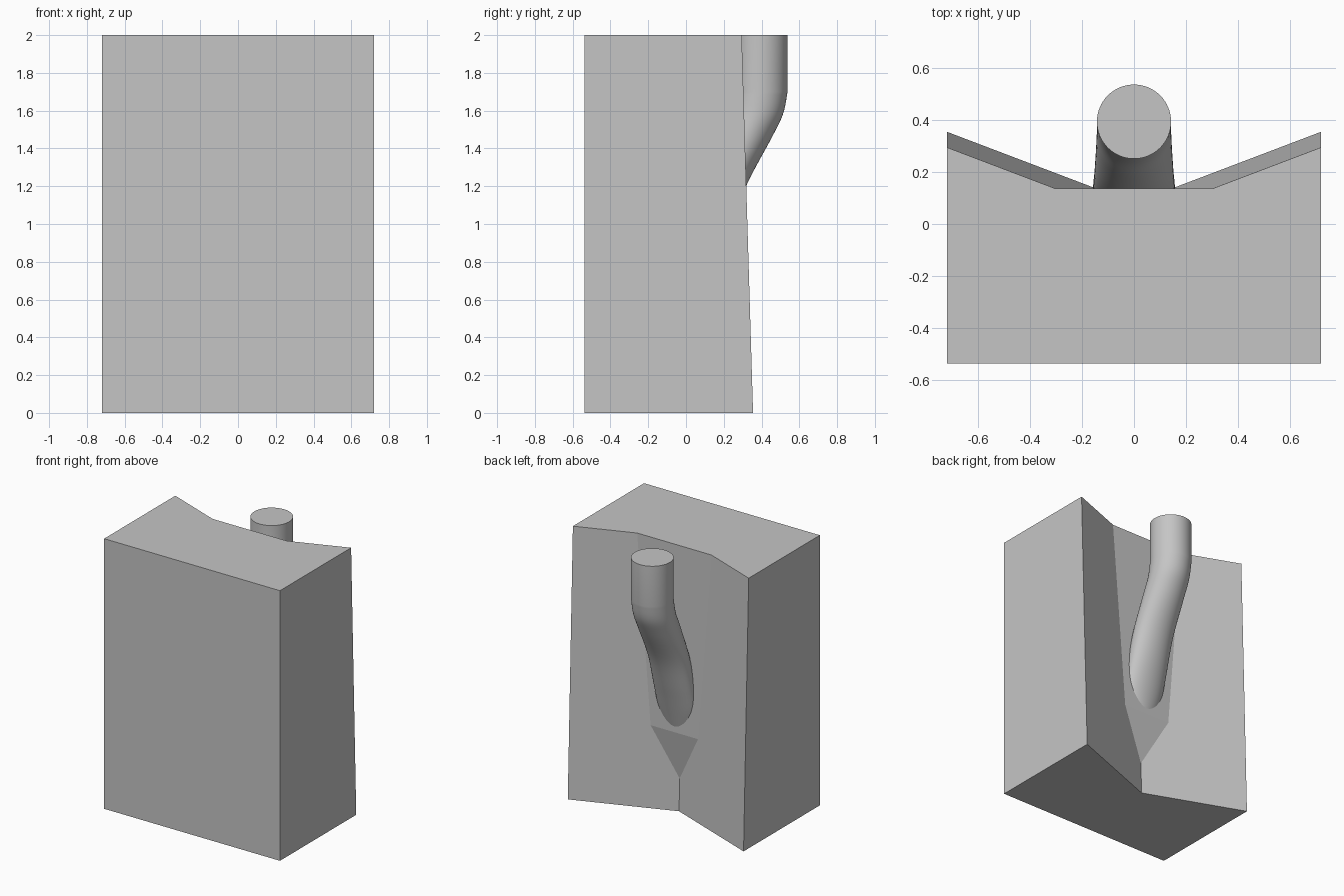
import bpy
import bmesh
import math
from mathutils import Vector

default_cube = bpy.data.objects.get("Cube")
if default_cube:
    bpy.data.objects.remove(default_cube, do_unlink=True)

# Single plain grey
grey = bpy.data.materials.new("plain_grey")
grey.use_nodes = True
colour = (0.56, 0.56, 0.56, 1.0)
grey.diffuse_color = colour
grey.node_tree.nodes["Principled BSDF"].inputs["Base Color"].default_value = colour


def make_object(name, bm):
    bmesh.ops.recalc_face_normals(bm, faces=bm.faces[:])
    mesh = bpy.data.meshes.new(name)
    bm.to_mesh(mesh)
    bm.free()
    mesh.materials.append(grey)
    obj = bpy.data.objects.new(name, mesh)
    bpy.context.collection.objects.link(obj)
    return obj


# Block dimensions
HALF_WIDTH, FRONT, HEIGHT = 0.72, -0.5375, 2.0
FLAT_Y, KNEE_Z, APEX_Z = 0.137, 0.607, 0.24
SLOPE, DRAFT, VALLEY_Y = 0.38, 0.03, 0.0814


def on_wing(x, z):
    """Point on the leaning, angled rear wing."""
    return (x, VALLEY_Y - DRAFT * z + SLOPE * x, z)


def flat_edge(z):
    """Point where the wing meets the flat channel floor."""
    return on_wing((FLAT_Y - VALLEY_Y + DRAFT * z) / SLOPE, z)


# Half of the block, mirrored across the centre plane
points = {
    "front_low": (HALF_WIDTH, FRONT, 0),
    "front_high": (HALF_WIDTH, FRONT, HEIGHT),
    "centre_low": (0, FRONT, 0),
    "centre_high": (0, FRONT, HEIGHT),
    "back_low": on_wing(HALF_WIDTH, 0),
    "back_high": on_wing(HALF_WIDTH, HEIGHT),
    "ridge": flat_edge(HEIGHT),
    "knee": flat_edge(KNEE_Z),
    "apex": on_wing(0, APEX_Z),
    "valley": on_wing(0, 0),
    "floor_high": (0, FLAT_Y, HEIGHT),
    "floor_low": (0, FLAT_Y, KNEE_Z),
}
faces = [
    "centre_low front_low front_high centre_high",
    "front_low back_low back_high front_high",
    "centre_low valley back_low front_low",
    "centre_high front_high back_high ridge floor_high",
    "back_low valley apex knee ridge back_high",
    "ridge knee floor_low floor_high",
    "knee apex floor_low",
]
bm = bmesh.new()
verts = {name: bm.verts.new(co) for name, co in points.items()}
for face in faces:
    bm.faces.new([verts[name] for name in face.split()])
bmesh.ops.recalc_face_normals(bm, faces=bm.faces[:])

# The front face settles the outward direction of the open half
bm.faces.ensure_lookup_table()
flip = bm.faces[0].normal.y > 0
block = None
if flip:
    bmesh.ops.reverse_faces(bm, faces=bm.faces[:])
mesh = bpy.data.meshes.new("channelled_block")
bm.to_mesh(mesh)
bm.free()
mesh.materials.append(grey)
block = bpy.data.objects.new("channelled_block", mesh)
bpy.context.collection.objects.link(block)
mirror = block.modifiers.new("mirror", 'MIRROR')
mirror.use_clip = True

# Bent rod: stations of height, centre y, half width, half depth
stations = [Vector(s) for s in (
    (2.00, 0.3945, 0.143, 0.143),
    (1.70, 0.3945, 0.143, 0.143),
    (1.58, 0.370, 0.143, 0.143),
    (1.45, 0.312, 0.145, 0.138),
    (1.20, 0.203, 0.152, 0.115),
    (0.95, 0.137, 0.158, 0.093),
    (0.77, 0.090, 0.156, 0.083),
    (0.62, 0.050, 0.130, 0.078),
)]


def spline(pts, steps):
    """Smooth curve through the stations."""
    out = []
    last = len(pts) - 1
    for i in range(last):
        a, b, c, d = (pts[max(0, min(last, i + k))] for k in (-1, 0, 1, 2))
        for s in range(steps):
            t = s / steps
            out.append(0.5 * (2 * b + (c - a) * t
                              + (2 * a - 5 * b + 4 * c - d) * t ** 2
                              + (3 * b - a - 3 * c + d) * t ** 3))
    return out + [pts[-1]]


# First straight length stays a true cylinder, the rest is curved
SIDES = 64
bm = bmesh.new()
rings = []
for z, y, rx, ry in [stations[0]] + spline(stations[1:], 5):
    ring = []
    for k in range(SIDES):
        angle = 2 * math.pi * k / SIDES
        ring.append(bm.verts.new((rx * math.cos(angle), y + ry * math.sin(angle), z)))
    rings.append(ring)
for upper, lower in zip(rings, rings[1:]):
    for k in range(SIDES):
        n = (k + 1) % SIDES
        bm.faces.new((upper[k], upper[n], lower[n], lower[k]))
bm.faces.new(rings[0])
bm.faces.new(rings[-1])
rod = make_object("bent_rod", bm)

# Smooth the rod but keep its end caps crisp
bpy.ops.object.select_all(action='DESELECT')
rod.select_set(True)
bpy.context.view_layer.objects.active = rod
bpy.ops.object.shade_smooth_by_angle(angle=math.radians(40))
